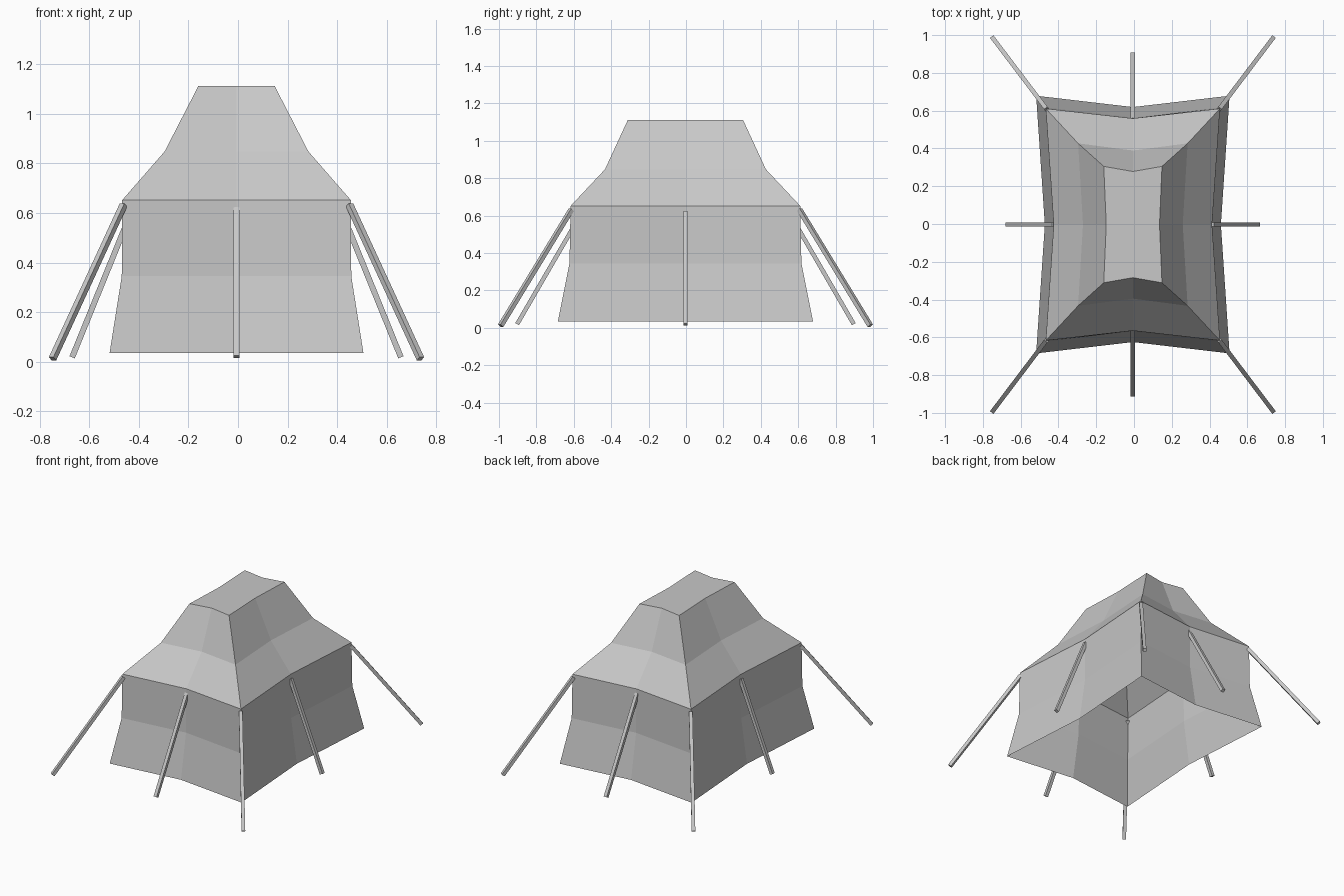
import bpy
import bmesh
from mathutils import Vector

cube = bpy.data.objects.get("Cube")
if cube:
    bpy.data.objects.remove(cube, do_unlink=True)

# One plain grey for canvas and poles
grey = bpy.data.materials.new("canvas grey")
grey.use_nodes = True
colour = (0.58, 0.58, 0.58, 1)
grey.diffuse_color = colour
grey.node_tree.nodes["Principled BSDF"].inputs["Base Color"].default_value = colour

CENTRE = Vector((-0.006, -0.003, 0))


def make_object(name, bm):
    bmesh.ops.recalc_face_normals(bm, faces=bm.faces)
    mesh = bpy.data.meshes.new(name)
    bm.to_mesh(mesh)
    bm.free()
    mesh.materials.append(grey)
    obj = bpy.data.objects.new(name, mesh)
    bpy.context.collection.objects.link(obj)
    return obj


def ring(bm, z, hx, hy, pinch_x, pinch_y):
    """Rectangle whose four sides are drawn inwards at their middles."""
    mx, my = hx - pinch_x, hy - pinch_y
    outline = [(hx, hy), (0, my), (-hx, hy), (-mx, 0),
               (-hx, -hy), (0, -my), (hx, -hy), (mx, 0)]
    return [bm.verts.new(CENTRE + Vector((x, y, z))) for x, y in outline]


# Tent canvas: open below, flat cap on top
profile = [
    (0.035, 0.512, 0.682, 0.046, 0.060),
    (0.345, 0.463, 0.620, 0.042, 0.054),
    (0.652, 0.461, 0.614, 0.042, 0.052),
    (0.848, 0.290, 0.430, 0.026, 0.038),
    (1.112, 0.154, 0.308, 0.013, 0.027),
]
bm = bmesh.new()
rings = [ring(bm, *row) for row in profile]
for low, high in zip(rings, rings[1:]):
    for i in range(len(low)):
        j = (i + 1) % len(low)
        bm.faces.new((low[i], low[j], high[j], high[i]))
bm.faces.new(rings[-1])
make_object("tent_canvas", bm)


# Slanted square poles leaning against the eave
def pole(name, top, foot, width=0.023):
    top, foot = Vector(top), Vector(foot)
    axis = top - foot
    bm = bmesh.new()
    bmesh.ops.create_cube(bm, size=1)
    bmesh.ops.scale(bm, vec=(width, width, axis.length), verts=bm.verts)
    # Keep the side faces square to the outward lean
    across = axis.cross(Vector((0, 0, 1))).normalized()
    direction = axis.normalized()
    third = direction.cross(across)
    middle = CENTRE + (top + foot) / 2
    for v in bm.verts:
        v.co = middle + across * v.co.x + third * v.co.y + direction * v.co.z
    make_object(name, bm)


for sx, side in ((1, "left"), (-1, "right")):
    pole(f"{side}_pole", (sx * 0.418, 0, 0.62), (sx * 0.663, 0, 0.018))
    for sy, end in ((1, "back"), (-1, "front")):
        pole(f"{end}_{side}_corner_pole",
             (sx * 0.456, sy * 0.61, 0.632), (sx * 0.742, sy * 0.988, 0.012))
for sy, end in ((1, "back"), (-1, "front")):
    pole(f"{end}_pole", (0, sy * 0.553, 0.618), (0, sy * 0.9, 0.02))
